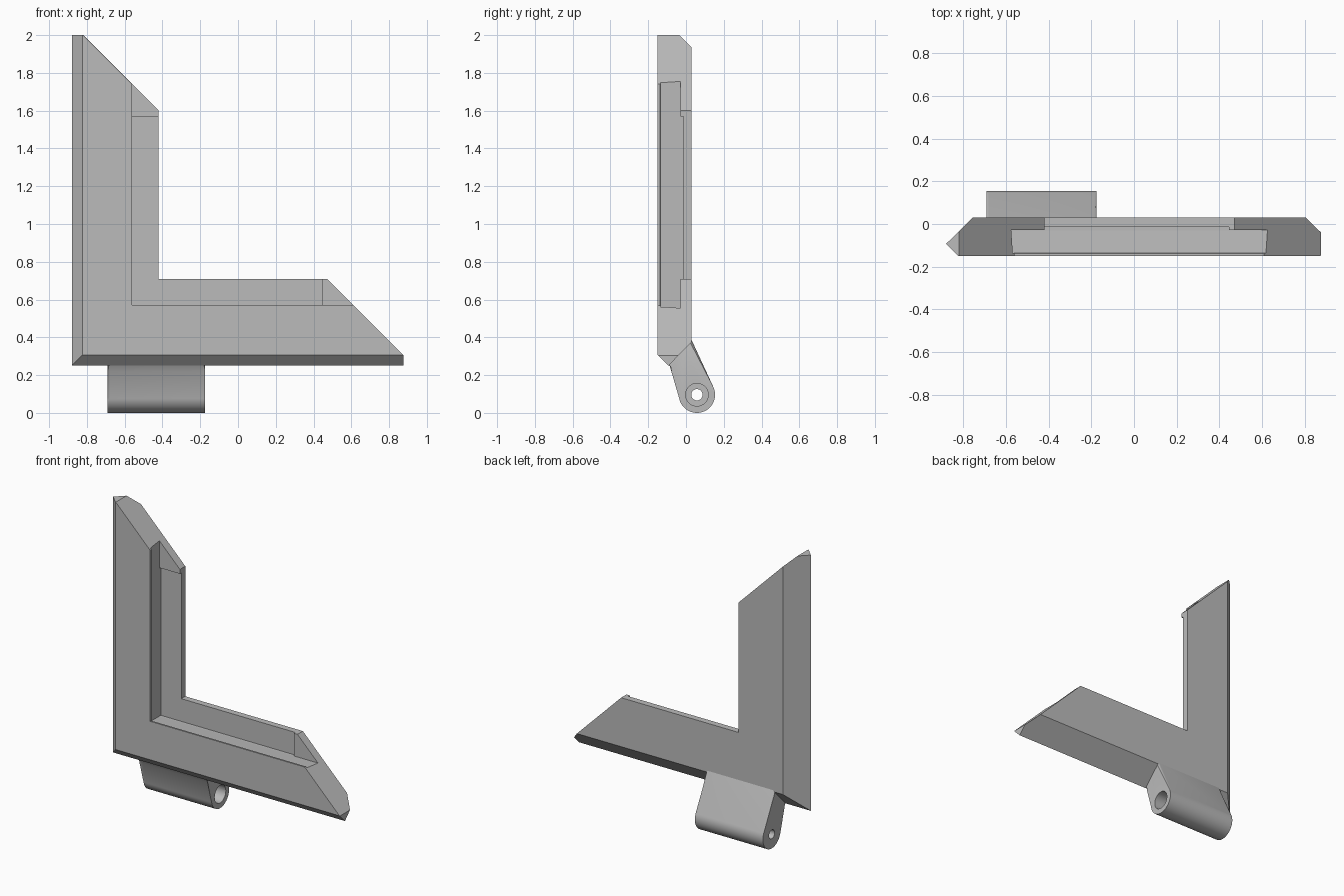
import bpy, bmesh
from math import cos, sin, pi, radians
from mathutils import Matrix

if "Cube" in bpy.data.objects:
    bpy.data.objects.remove(bpy.data.objects["Cube"])

grey = bpy.data.materials.new("plain_grey")
grey.use_nodes = True
colour = (0.5, 0.5, 0.5, 1)
grey.diffuse_color = colour
grey.node_tree.nodes["Principled BSDF"].inputs["Base Color"].default_value = colour


def finish(bm, name):
    bmesh.ops.recalc_face_normals(bm, faces=bm.faces)
    mesh = bpy.data.meshes.new(name)
    bm.to_mesh(mesh)
    bm.free()
    mesh.materials.append(grey)
    ob = bpy.data.objects.new(name, mesh)
    bpy.context.collection.objects.link(ob)
    return ob


def loft(rings):
    """Closed solid through matching rings of points."""
    bm = bmesh.new()
    loops = [[bm.verts.new(p) for p in ring] for ring in rings]
    n = len(loops[0])
    for a, b in zip(loops, loops[1:]):
        for i in range(n):
            j = (i + 1) % n
            bm.faces.new((a[i], a[j], b[j], b[i]))
    bm.faces.new(loops[0])
    bm.faces.new(loops[-1][::-1])
    return bm


# Mitred L-shaped frame: profile is (distance in from outer edge, depth)
LEFT, BASE, SLANT, BACK = -0.88, 0.25, 1.18, 0.03
profile = [(0.057, -0.15), (0, -0.093), (0.125, BACK), (0.46, BACK),
           (0.46, -0.013), (0.305, -0.013), (0.305, -0.03), (0.312, -0.135),
           (0.32, -0.138), (0.32, -0.15)]
bm = loft([
    [(LEFT + d, y, SLANT - LEFT - d) for d, y in profile],
    [(LEFT + d, y, BASE + d) for d, y in profile],
    [(SLANT - BASE - d, y, BASE + d) for d, y in profile],
])
# Blunt the two pointed tips
for co, no in (((0, 0, 2), (0, 0, 1)), ((0.875, 0, 0), (1, 0, 0))):
    bmesh.ops.recalc_face_normals(bm, faces=bm.faces)
    cut = bmesh.ops.bisect_plane(bm, geom=bm.verts[:] + bm.edges[:] + bm.faces[:],
                                 plane_co=co, plane_no=no, clear_outer=True)
    edges = [e for e in cut["geom_cut"] if isinstance(e, bmesh.types.BMEdge)]
    bmesh.ops.holes_fill(bm, edges=edges, sides=0)
finish(bm, "corner_frame")

# Raised stops at the ends of the rebate
upright = [(-0.575, 1.57), (-0.42, 1.57), (-0.42, 1.6), (-0.575, 1.755)]
lower = [(SLANT - z, SLANT - x) for x, z in upright]
lower = [(0.445, 0.555), (0.445, 0.71), (0.47, 0.71), (0.625, 0.555)]
for name, outline in (("upper_stop", upright), ("lower_stop", lower)):
    finish(loft([[(x, y, z) for x, z in outline] for y in (-0.028, 0)]), name)

# Hinge lug with rounded ends
CY, CZ, R = 0.058, 0.096, 0.096
X0, X1 = -0.69, -0.175
outline = [(BACK, 0.385), (-0.02, 0.37), (-0.1, 0.27), (-0.065, 0.22)]
STEPS = 32
for i in range(STEPS + 1):
    a = radians(192 + 192.5 * i / STEPS)
    outline.append((CY + R * cos(a), CZ + R * sin(a)))
bm = loft([[(x, y, z) for y, z in outline] for x in (X0, X1)])
ends = [e for e in bm.edges if abs(e.verts[0].co.x - e.verts[1].co.x) < 0.001]
bmesh.ops.bevel(bm, geom=ends, offset=0.012, segments=3, profile=0.5, affect='EDGES')
lug = finish(bm, "hinge_lug")

# Pin hole through the lug, wider at one end
for radius, start, stop in ((0.03, X0 - 0.1, X1 + 0.1), (0.06, X1 - 0.1, X1 + 0.1)):
    ring = [(CY + radius * cos(2 * pi * i / 32), CZ + radius * sin(2 * pi * i / 32))
            for i in range(32)]
    cutter = finish(loft([[(x, y, z) for y, z in ring] for x in (start, stop)]), "hole_cutter")
    cutter.hide_render = True
    mod = lug.modifiers.new("hole", 'BOOLEAN')
    mod.operation = 'DIFFERENCE'
    mod.solver = 'EXACT'
    mod.object = cutter
    bpy.context.view_layer.objects.active = lug
    bpy.ops.object.modifier_apply(modifier=mod.name)
    bpy.data.objects.remove(cutter)

bpy.ops.object.select_all(action='DESELECT')
lug.select_set(True)
bpy.context.view_layer.objects.active = lug
bpy.ops.object.shade_smooth_by_angle(angle=radians(35))
